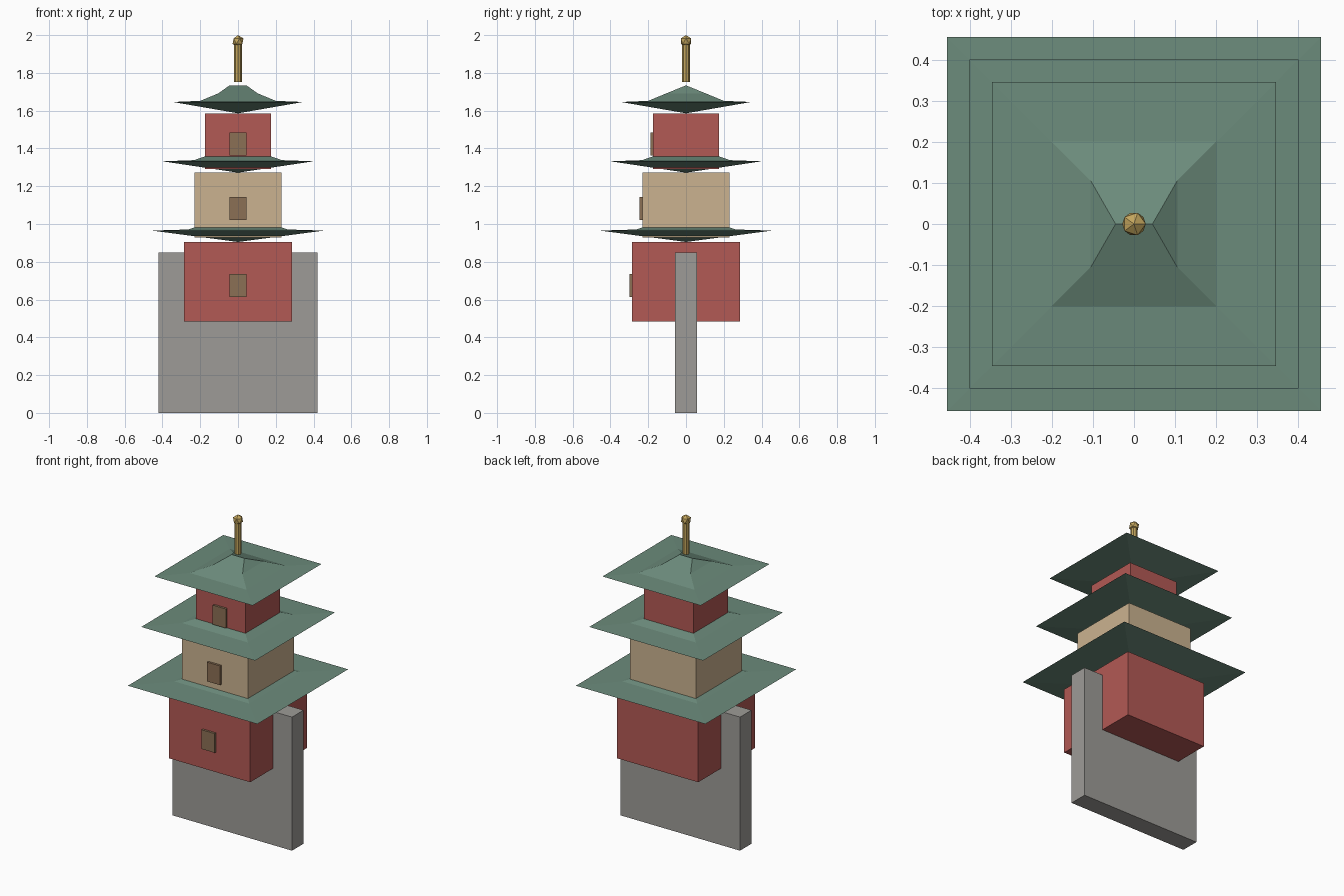
import bpy, bmesh

if "Cube" in bpy.data.objects:
    bpy.data.objects.remove(bpy.data.objects["Cube"])


def material(name, rgb):
    m = bpy.data.materials.new(name)
    m.diffuse_color = (*rgb, 1)
    m.use_nodes = True
    m.node_tree.nodes["Principled BSDF"].inputs["Base Color"].default_value = m.diffuse_color
    return m


RED = material("red_wall", (0.45, 0.10, 0.09))
TAN = material("tan_wall", (0.60, 0.45, 0.28))
GREEN = material("green_tile", (0.15, 0.26, 0.20))
GOLD = material("gold", (0.55, 0.38, 0.11))
WOOD = material("brown_wood", (0.26, 0.16, 0.09))
STONE = material("stone", (0.34, 0.33, 0.31))


def finish(obj, name, mat):
    obj.name = obj.data.name = name
    obj.data.materials.append(mat)
    return obj


def box(name, hx, y0, y1, z0, z1, mat):
    bpy.ops.mesh.primitive_cube_add(size=1, location=(0, (y0 + y1) / 2, (z0 + z1) / 2))
    obj = bpy.context.object
    obj.scale = (2 * hx, y1 - y0, z1 - z0)
    bpy.ops.object.transform_apply(location=False, rotation=False, scale=True)
    return finish(obj, name, mat)


def roof(name, half, z):
    """Square rings stepping up to a short ridge, closed below by a shallow inverted pyramid."""
    bm = bmesh.new()
    rings = []
    for f, dz in ((1, 0.06), (0.58, 0.066), (0.305, 0.105)):
        r = half * f
        rings.append([bm.verts.new((sx * r, sy * r, z + dz))
                      for sx, sy in ((-1, -1), (1, -1), (1, 1), (-1, 1))])
    for low, high in zip(rings, rings[1:]):
        for i in range(4):
            j = (i + 1) % 4
            bm.faces.new((low[i], low[j], high[j], high[i]))
    # ridge along x
    a, b, c, d = rings[-1]
    left = bm.verts.new((-half * 0.13, 0, z + 0.148))
    right = bm.verts.new((half * 0.13, 0, z + 0.148))
    for face in ((a, b, right, left), (b, c, right), (c, d, left, right), (d, a, left)):
        bm.faces.new(face)
    # underside
    tip = bm.verts.new((0, 0, z))
    for i in range(4):
        bm.faces.new((rings[0][(i + 1) % 4], rings[0][i], tip))
    bmesh.ops.recalc_face_normals(bm, faces=bm.faces[:])
    mesh = bpy.data.meshes.new(name)
    bm.to_mesh(mesh)
    bm.free()
    obj = bpy.data.objects.new(name, mesh)
    bpy.context.collection.objects.link(obj)
    return finish(obj, name, GREEN)


# stone support slab
box("base_slab", 0.42, -0.058, 0.058, 0, 0.848, STONE)

# storeys: label, wall half width, bottom, top, door bottom, roof half width, wall colour
storeys = (
    ("lower", 0.285, 0.485, 0.905, 0.613, 0.455, RED),
    ("middle", 0.231, 0.928, 1.272, 1.022, 0.40, TAN),
    ("upper", 0.174, 1.29, 1.586, 1.362, 0.345, RED),
)
for label, half, z0, z1, door_z, eave, mat in storeys:
    box(label + "_walls", half, -half, half, z0, z1, mat)
    box(label + "_door", 0.046, -half - 0.014, -half + 0.014, door_z, door_z + 0.122, WOOD)
    roof(label + "_roof", eave, z1)

# finial pole and ball
bpy.ops.mesh.primitive_cylinder_add(vertices=8, radius=0.02, depth=0.217, location=(0, 0, 1.8615))
finish(bpy.context.object, "finial_pole", GOLD)
bpy.ops.mesh.primitive_ico_sphere_add(subdivisions=1, radius=0.032, location=(0, 0, 1.968))
finish(bpy.context.object, "finial_ball", GOLD)
